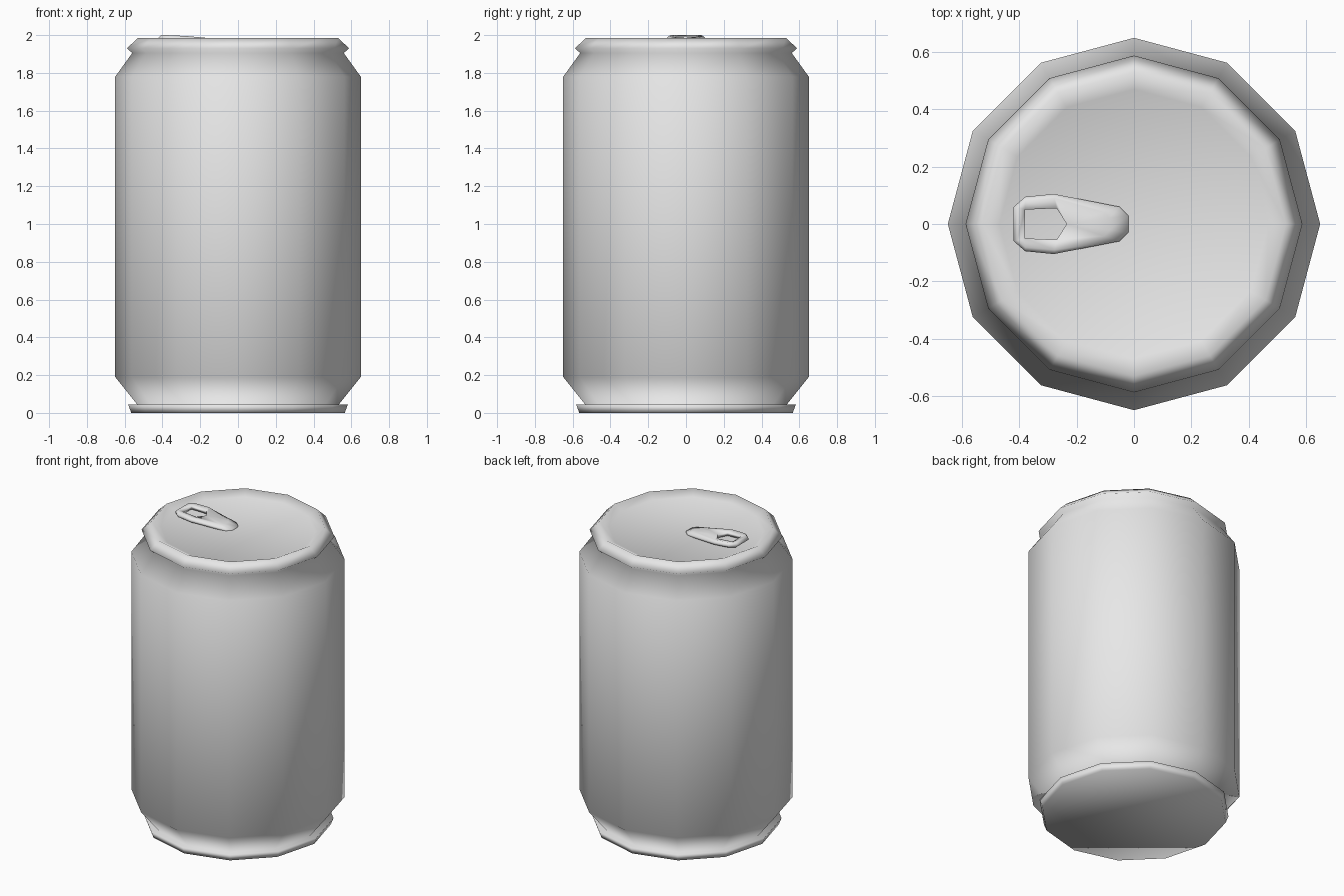
import bpy
import bmesh
from math import cos, sin, pi

cube = bpy.data.objects.get("Cube")
if cube:
    bpy.data.objects.remove(cube, do_unlink=True)

SIDES = 12

# One plain metal colour
metal = bpy.data.materials.new("bare aluminium")
metal.use_nodes = True
colour = (0.8, 0.8, 0.8, 1.0)
metal.diffuse_color = colour
metal.node_tree.nodes["Principled BSDF"].inputs["Base Color"].default_value = colour


def bridge(bm, lower, upper):
    """Join two closed loops of equal length with quads."""
    n = len(lower)
    for i in range(n):
        j = (i + 1) % n
        bm.faces.new((lower[i], lower[j], upper[j], upper[i]))


def finish(bm, name):
    """Clean the mesh, shade it smooth and place it in the scene."""
    bmesh.ops.remove_doubles(bm, verts=bm.verts[:], dist=0.0005)
    bmesh.ops.recalc_face_normals(bm, faces=bm.faces[:])
    for face in bm.faces:
        face.smooth = True
    mesh = bpy.data.meshes.new(name)
    bm.to_mesh(mesh)
    bm.free()
    mesh.materials.append(metal)
    obj = bpy.data.objects.new(name, mesh)
    bpy.context.collection.objects.link(obj)
    return obj


# Can: base, foot rim, tapered wall, neck, top rim and recessed lid
profile = [
    (0.565, 0.0), (0.582, 0.045), (0.53, 0.04),
    (0.65, 0.19), (0.65, 1.78),
    (0.56, 1.905), (0.588, 1.93), (0.53, 1.985), (0.47, 1.955),
]
bm = bmesh.new()
rings = []
for radius, z in profile:
    rings.append([bm.verts.new((radius * cos(2 * pi * i / SIDES),
                                radius * sin(2 * pi * i / SIDES), z))
                  for i in range(SIDES)])
for lower, upper in zip(rings, rings[1:]):
    bridge(bm, lower, upper)
bm.faces.new(rings[0][::-1])
bm.faces.new(rings[-1])
finish(bm, "can_body")


# Pull tab: rounded ring with a five-sided finger hole, dipping to the centre
def mirrored(half):
    return half + [(x, -y) for x, y in reversed(half)]


outline = mirrored([(-0.42, 0.06), (-0.38, 0.095), (-0.28, 0.105),
                    (-0.05, 0.06), (-0.02, 0.03)])
hole = mirrored([(-0.38, 0.05), (-0.38, 0.05), (-0.27, 0.055),
                 (-0.235, 0.0), (-0.235, 0.0)])
# Crown loop lies between the outline and the hole
crown = [(ox * 0.7 + hx * 0.3, oy * 0.7 + hy * 0.3)
         for (ox, oy), (hx, hy) in zip(outline, hole)]


def tab_loop(bm, points, depth):
    return [bm.verts.new((x, y, 2.0 - depth - 0.09 * max(0.0, x + 0.33)))
            for x, y in points]


bm = bmesh.new()
loops = [tab_loop(bm, points, depth) for points, depth in (
    (hole, 0.03), (crown, 0.035), (outline, 0.025),
    (outline, 0.012), (crown, 0.0), (hole, 0.006))]
for a, b in zip(loops, loops[1:] + loops[:1]):
    bridge(bm, a, b)
finish(bm, "pull_tab")
